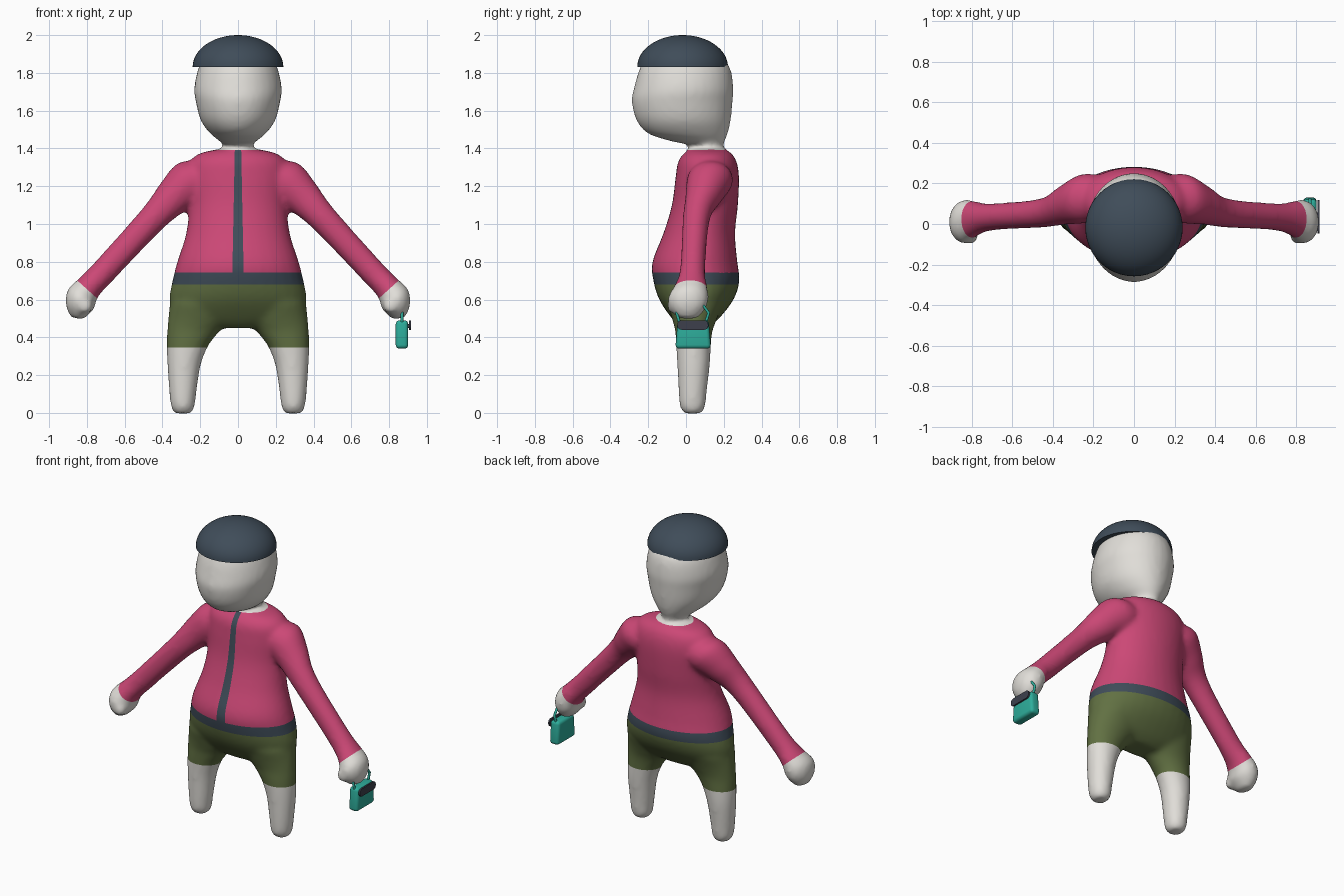
import bpy, bmesh, math
from mathutils import Vector, Matrix

cube = bpy.data.objects.get("Cube")
if cube:
    bpy.data.objects.remove(cube)


def material(name, r, g, b):
    m = bpy.data.materials.new(name)
    m.use_nodes = True
    m.diffuse_color = (r, g, b, 1)
    m.node_tree.nodes["Principled BSDF"].inputs["Base Color"].default_value = (r, g, b, 1)
    return m


SKIN = material("pale skin", 0.75, 0.73, 0.69)
PINK = material("raspberry jacket", 0.6, 0.064, 0.18)
OLIVE = material("olive shorts", 0.12, 0.163, 0.055)
SLATE = material("slate trim", 0.05, 0.073, 0.1)
TEAL = material("teal bag", 0.027, 0.42, 0.33)
CHARCOAL = material("charcoal clasp", 0.047, 0.051, 0.073)


def add_object(name, bm, *mats):
    bmesh.ops.recalc_face_normals(bm, faces=bm.faces)
    me = bpy.data.meshes.new(name)
    bm.to_mesh(me)
    bm.free()
    for m in mats:
        me.materials.append(m)
    ob = bpy.data.objects.new(name, me)
    bpy.context.collection.objects.link(ob)
    return ob


def smooth(ob, degrees=40):
    ob.data.shade_smooth()
    ob.data.set_sharp_from_angle(angle=math.radians(degrees))


def spline(rows, steps=5):
    """Catmull-Rom interpolation through rows of numbers."""
    out = []
    for i in range(len(rows) - 1):
        a, b = rows[max(i - 1, 0)], rows[i]
        c, d = rows[i + 1], rows[min(i + 2, len(rows) - 1)]
        for k in range(steps):
            t = k / steps
            out.append([q + t / 2 * (r - p + t * (2 * p - 5 * q + 4 * r - s + t * (3 * (q - r) + s - p)))
                        for p, q, r, s in zip(a, b, c, d)])
    return out + [rows[-1]]


def loft(bm, rows, side=1, n=32):
    """Closed tube through sections: x, y, z, width radius, depth radius, tilt."""
    rings = []
    for x, y, z, w, d, tilt in spline(rows):
        u = Vector((math.cos(math.radians(tilt)) * side, 0, math.sin(math.radians(tilt))))
        ring = []
        for k in range(n):
            a = math.tau * k / n
            ring.append(bm.verts.new(Vector((x * side, y, z)) + u * w * math.cos(a)
                                     + Vector((0, d * math.sin(a), 0))))
        rings.append(ring)
    faces = [bm.faces.new(rings[0]), bm.faces.new(rings[-1])]
    for a, b in zip(rings, rings[1:]):
        faces += [bm.faces.new((a[k], a[(k + 1) % n], b[(k + 1) % n], b[k])) for k in range(n)]
    bmesh.ops.recalc_face_normals(bm, faces=faces)


# Body sections: x, y, z, width, depth, tilt
torso = [(0, .045, .45, .16, .07, 0), (0, .05, .5, .33, .125, 0), (0, .055, .6, .363, .197, 0),
         (0, .055, .7, .347, .228, 0), (0, .047, .8, .322, .225, 0), (0, .07, .95, .275, .19, 0),
         (0, .1, 1.1, .26, .175, 0), (0, .113, 1.25, .27, .168, 0), (0, .113, 1.33, .255, .155, 0),
         (0, .115, 1.375, .2, .125, 0), (0, .115, 1.4, .08, .085, 0)]
head = [(0, .115, 1.34, .075, .08, 0), (0, .115, 1.41, .072, .082, 0), (0, .06, 1.44, .1, .145, 0),
        (0, .01, 1.48, .148, .212, 0), (0, -.013, 1.55, .198, .25, 0), (0, -.02, 1.65, .224, .267, 0),
        (0, -.012, 1.72, .232, .263, 0), (0, -.005, 1.83, .208, .237, 0), (0, -.01, 1.9, .165, .175, 0),
        (0, -.01, 1.93, .09, .09, 0)]
leg = [(.19, .05, .58, .17, .15, 0), (.2, .045, .5, .17, .12, 0), (.232, .042, .44, .143, .1, 0),
       (.25, .04, .4, .126, .095, 0), (.268, .04, .35, .108, .092, 0), (.286, .04, .25, .088, .086, 0),
       (.292, .035, .1, .071, .074, 0), (.292, .035, .03, .062, .066, 0), (.292, .035, -.003, .042, .045, 0)]
arm = [(.17, .13, 1.25, .1, .11, 60), (.25, .125, 1.225, .12, .122, 52), (.34, .095, 1.145, .1, .098, 45),
       (.45, .055, 1.03, .077, .072, 43), (.7, .035, .76, .069, .067, 42), (.79, .025, .665, .07, .088, 42),
       (.83, .012, .605, .086, .108, 35), (.848, .01, .55, .068, .092, 20), (.85, .01, .5, .035, .05, 10)]

bm = bmesh.new()
loft(bm, torso)
loft(bm, head)
for side in (1, -1):
    loft(bm, leg, side)
    loft(bm, arm, side)
    # Thumb
    bmesh.ops.create_icosphere(bm, subdivisions=3, radius=.042,
                               matrix=Matrix.Translation((.81 * side, -.06, .565)))
body = add_object("body", bm, SKIN, PINK, OLIVE, SLATE)

# Fuse the limbs into one soft skin
remesh = body.modifiers.new("fuse", 'REMESH')
remesh.mode = 'VOXEL'
remesh.voxel_size = .015
soften = body.modifiers.new("soften", 'SMOOTH')
soften.factor = .5
soften.iterations = 9
bpy.context.view_layer.update()
evaluated = body.evaluated_get(bpy.context.evaluated_depsgraph_get())
bm = bmesh.new()
bm.from_mesh(evaluated.to_mesh())
evaluated.to_mesh_clear()
body.modifiers.clear()

# Cut clean borders for collar, belt, shorts, cuffs and zip
COLLAR, BELT_TOP, BELT_LOW, HEM = 1.393, .742, .68, .345
ZIP_TOP, ZIP_SLOPE = .017, .02
cuts = [((0, 0, z), (0, 0, 1)) for z in (COLLAR, BELT_TOP, BELT_LOW, HEM)]
for s in (1, -1):
    cuts.append(((.8 * s, 0, .655), (.67 * s, 0, -.74)))
    cuts.append(((ZIP_TOP * s, 0, COLLAR), (s, 0, ZIP_SLOPE)))
for co, no in cuts:
    bmesh.ops.bisect_plane(bm, geom=bm.verts[:] + bm.edges[:] + bm.faces[:], dist=.0005,
                           plane_co=co, plane_no=no)


def body_colour(c):
    x = abs(c.x)
    if c.z > COLLAR or (x > .6 and (x - .8) * .67 - (c.z - .655) * .74 > 0):
        return 0
    if x > .5:
        return 1
    if c.z > BELT_TOP:
        return 3 if c.y < .08 and x < ZIP_TOP + (COLLAR - c.z) * ZIP_SLOPE else 1
    if c.z > BELT_LOW:
        return 3
    return 2 if c.z > HEM else 0


for f in bm.faces:
    f.material_index = body_colour(f.calc_center_median())
bm.to_mesh(body.data)
bm.free()
body.data.shade_smooth()

# Domed cap with a flat rim
bm = bmesh.new()
bmesh.ops.create_uvsphere(bm, u_segments=48, v_segments=32, radius=1)
cut = bmesh.ops.bisect_plane(bm, geom=bm.verts[:] + bm.edges[:] + bm.faces[:], dist=.001,
                             plane_co=(0, 0, 0), plane_no=(0, 0, 1), clear_inner=True)
bmesh.ops.holes_fill(bm, edges=[e for e in bm.edges if e.is_boundary], sides=0)
bmesh.ops.transform(bm, verts=bm.verts,
                    matrix=Matrix.Translation((0, -.018, 1.832)) @ Matrix.Diagonal((.24, .24, .168, 1)))
smooth(add_object("cap", bm, SLATE))


def rounded_box(name, centre, size, width, mat, only_x=False):
    bm = bmesh.new()
    bmesh.ops.create_cube(bm, size=1, matrix=Matrix.Translation(centre) @ Matrix.Diagonal((*size, 1)))
    edges = [e for e in bm.edges
             if not only_x or abs(e.verts[0].co.x - e.verts[1].co.x) > size[0] / 2]
    bmesh.ops.bevel(bm, geom=edges, offset=width, segments=4, profile=.5, affect='EDGES')
    ob = add_object(name, bm, mat)
    smooth(ob)
    return ob


# Hand-held bag with side clasp
bag = rounded_box("bag", (.868, .038, .415), (.066, .186, .15), .02, TEAL)
for v in bag.data.vertices:
    if v.co.z > .42:
        v.co.y = .038 + (v.co.y - .038) * .9
rounded_box("bag_clasp", (.91, .036, .465), (.01, .164, .05), .022, CHARCOAL, True)
rounded_box("clasp_peg", (.902, .036, .46), (.014, .04, .02), .004, CHARCOAL)

# Bag handle looping up into the hand
curve = bpy.data.curves.new("bag_handle", 'CURVE')
curve.dimensions = '3D'
curve.bevel_depth = .008
path = curve.splines.new('POLY')
points = [(-.035, .48), (-.05, .53), (-.02, .57), (.09, .57), (.12, .53), (.105, .48)]
path.points.add(len(points) - 1)
for p, (y, z) in zip(path.points, points):
    p.co = (.868, y, z, 1)
curve.materials.append(TEAL)
bpy.context.collection.objects.link(bpy.data.objects.new("bag_handle", curve))
